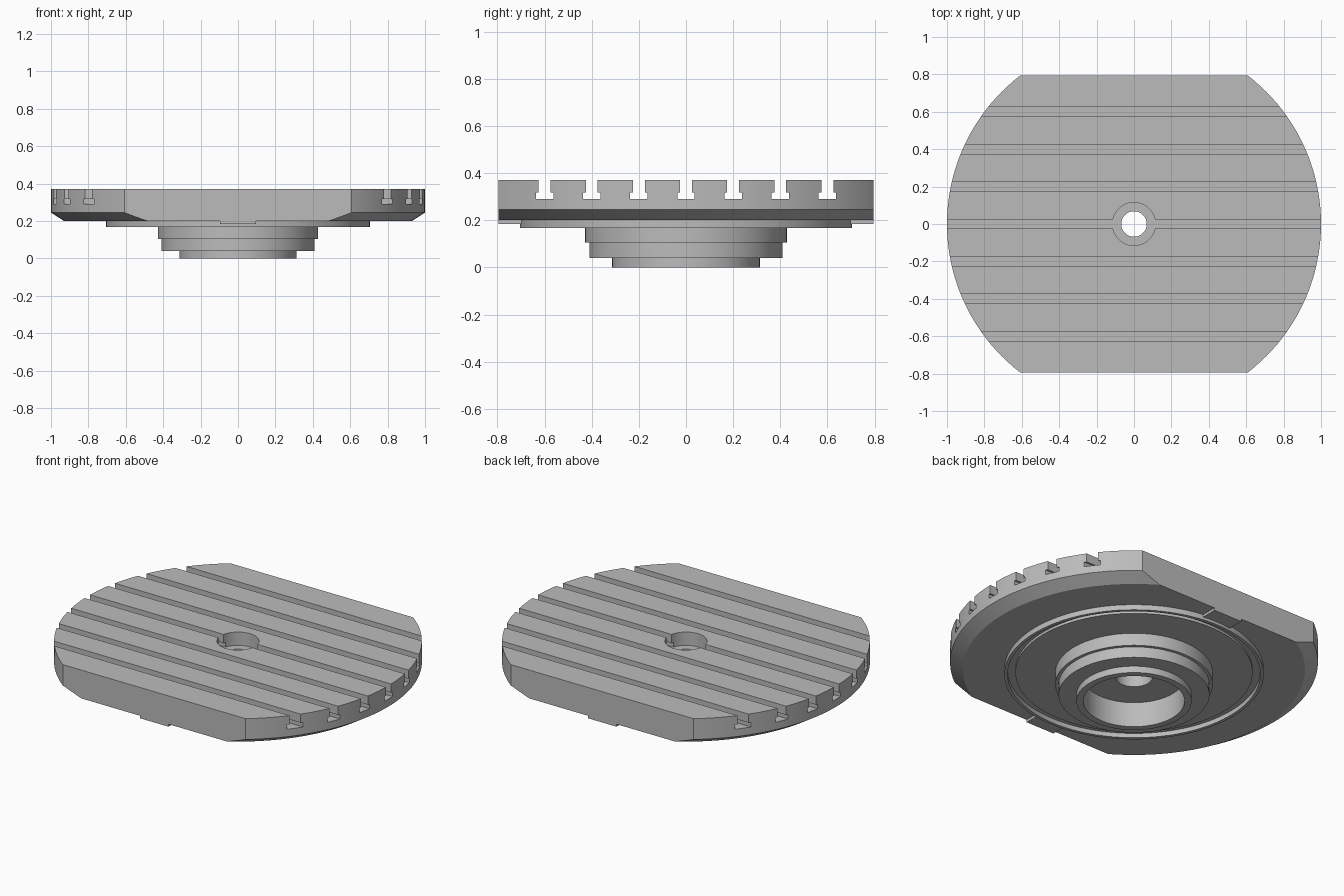
import bpy
import bmesh
import math
from mathutils import Matrix

cube = bpy.data.objects.get("Cube")
if cube:
    bpy.data.objects.remove(cube, do_unlink=True)

FLAT = 0.795      # half depth between the two flats
TOP = 0.37        # table surface height
UNDER = 0.2       # underside of the table

grey = bpy.data.materials.new("machined grey")
grey.use_nodes = True
colour = (0.5, 0.5, 0.5, 1)
grey.diffuse_color = colour
grey.node_tree.nodes["Principled BSDF"].inputs["Base Color"].default_value = colour


def make_object(name, bm):
    bmesh.ops.recalc_face_normals(bm, faces=bm.faces)
    mesh = bpy.data.meshes.new(name)
    bm.to_mesh(mesh)
    bm.free()
    mesh.materials.append(grey)
    obj = bpy.data.objects.new(name, mesh)
    bpy.context.collection.objects.link(obj)
    return obj


def lathe(name, profile, closed=True, segments=144):
    """Turn an (radius, height) profile around the z axis."""
    bm = bmesh.new()
    rings = []
    for r, z in profile:
        angles = [2 * math.pi * i / segments for i in range(segments)]
        rings.append([bm.verts.new((r * math.cos(a), r * math.sin(a), z)) for a in angles])
    pairs = list(zip(rings, rings[1:]))
    if closed:
        pairs.append((rings[-1], rings[0]))
    for a, b in pairs:
        for i in range(segments):
            j = (i + 1) % segments
            bm.faces.new((a[i], a[j], b[j], b[i]))
    return make_object(name, bm)


def add_box(bm, size, centre):
    bmesh.ops.create_cube(bm, size=1, matrix=Matrix.Translation(centre) @ Matrix.Diagonal((*size, 1)))


def add_slot(bm, y, neck=0.025, foot=0.037, floor=0.29, step=0.318):
    """Extrude a T-shaped section along x."""
    half = [(neck, TOP + 0.1), (neck, step), (foot, step), (foot, floor)]
    section = half + [(-w, z) for w, z in reversed(half)]
    face = bm.faces.new([bm.verts.new((-1.2, y + w, z)) for w, z in section])
    moved = bmesh.ops.extrude_face_region(bm, geom=[face])["geom"]
    verts = [v for v in moved if isinstance(v, bmesh.types.BMVert)]
    bmesh.ops.translate(bm, verts=verts, vec=(2.4, 0, 0))


def smooth(obj):
    bpy.ops.object.select_all(action='DESELECT')
    obj.select_set(True)
    bpy.context.view_layer.objects.active = obj
    bpy.ops.object.shade_smooth_by_angle(angle=math.radians(25))


# Round table with chamfered rim, centre hole and counterbore
table = lathe("slotted_table", [
    (0.115, TOP), (1.0, TOP), (1.0, 0.245), (0.93, UNDER),
    (0.1, UNDER), (0.1, 0.22), (0.068, 0.22), (0.068, 0.29), (0.115, 0.29)])

# Cutter for the seven T-slots and the two side flats
bm = bmesh.new()
for i in range(-3, 4):
    add_slot(bm, i * 0.2)
for side in (-1, 1):
    add_box(bm, (2.4, 0.4, 1), (0, side * (FLAT + 0.2), 0.3))
cutter = make_object("slot_cutter", bm)
cutter.hide_render = True
cut = table.modifiers.new("slots", 'BOOLEAN')
cut.operation = 'DIFFERENCE'
cut.solver = 'EXACT'
cut.object = cutter
bpy.context.view_layer.objects.active = table
bpy.ops.object.modifier_apply(modifier=cut.name)
bpy.data.objects.remove(cutter, do_unlink=True)
smooth(table)

# Raised ring, plateau, stepped hub and bearing bore below the table
hub = lathe("stepped_hub", [
    (0.705, UNDER), (0.705, 0.168), (0.687, 0.168), (0.687, 0.195),
    (0.645, 0.195), (0.645, 0.18), (0.428, 0.18), (0.428, 0.105),
    (0.41, 0.105), (0.41, 0.04), (0.313, 0.04), (0.313, 0),
    (0.275, 0), (0.275, 0.15), (0.1, 0.15), (0.1, UNDER)], closed=False)
smooth(hub)

# Shallow guide pads between the ring and each flat
for side, label in ((-1, "front"), (1, "back")):
    bm = bmesh.new()
    add_box(bm, (0.19, FLAT - 0.695, 0.017), (0, side * (FLAT + 0.695) / 2, 0.1935))
    make_object(label + "_guide_pad", bm)
